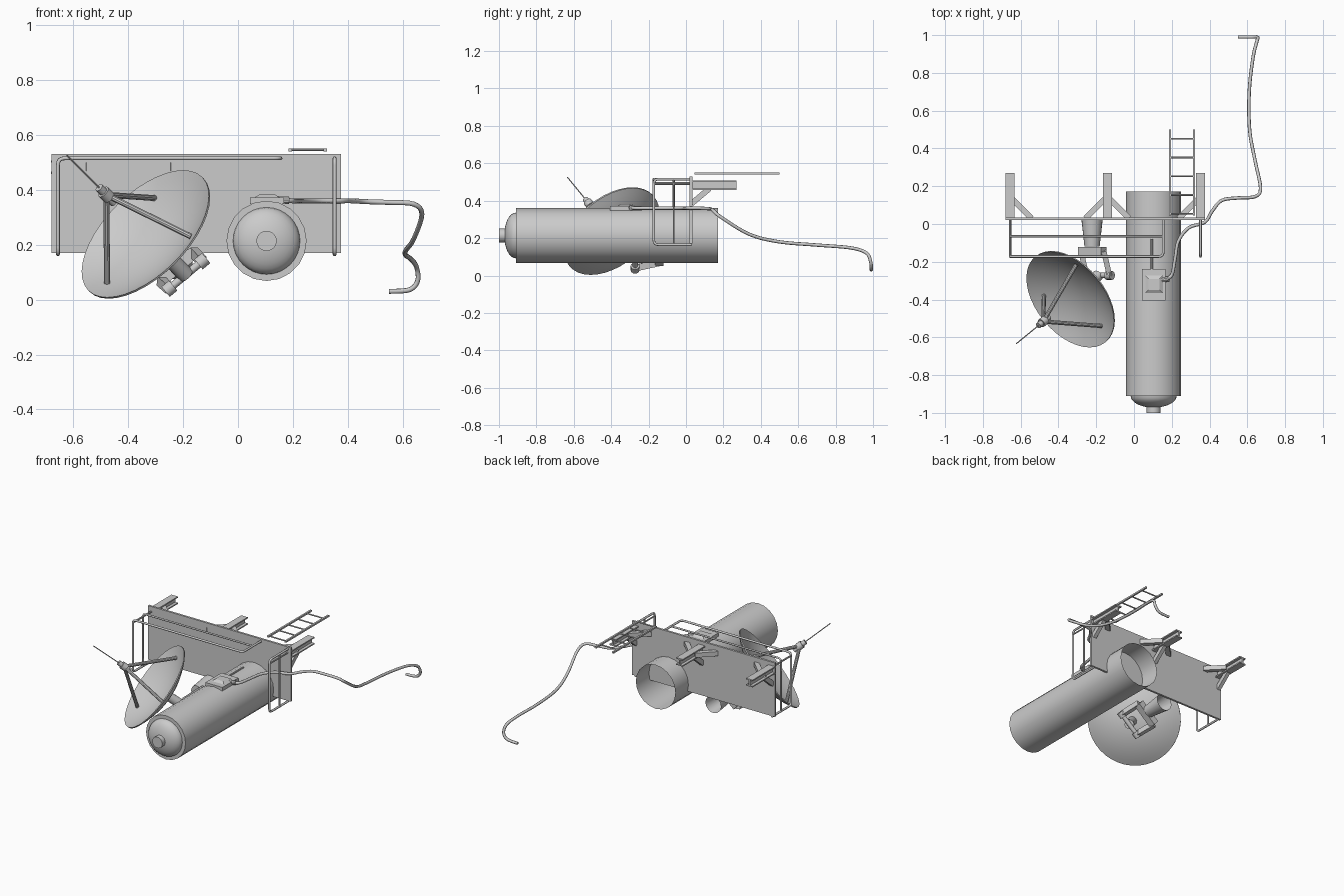
import bpy, bmesh, math
from mathutils import Vector, Matrix

if "Cube" in bpy.data.objects:
    bpy.data.objects.remove(bpy.data.objects["Cube"])


def finish(name, bm, smooth=True):
    me = bpy.data.meshes.new(name)
    bm.to_mesh(me)
    bm.free()
    ob = bpy.data.objects.new(name, me)
    bpy.context.collection.objects.link(ob)
    if smooth:
        bpy.ops.object.select_all(action='DESELECT')
        ob.select_set(True)
        bpy.context.view_layer.objects.active = ob
        bpy.ops.object.shade_smooth_by_angle(angle=math.radians(35))
    return ob


def box(name, lo, hi):
    bm = bmesh.new()
    lo, hi = Vector(lo), Vector(hi)
    m = Matrix.Translation((lo + hi) / 2) @ Matrix.Diagonal((*(hi - lo), 1))
    bmesh.ops.create_cube(bm, size=1, matrix=m)
    return finish(name, bm, False)


def bar(name, a, b, w, h):
    """Rectangular bar from a to b."""
    a, b = Vector(a), Vector(b)
    d = b - a
    m = (Matrix.Translation((a + b) / 2) @ d.to_track_quat('Y', 'Z').to_matrix().to_4x4()
         @ Matrix.Diagonal((w, d.length, h, 1)))
    bm = bmesh.new()
    bmesh.ops.create_cube(bm, size=1, matrix=m)
    return finish(name, bm, False)


def lathe(name, profile, origin, axis, segs):
    """Spin (radius, distance) points about an axis."""
    q = Vector(axis).to_track_quat('Z', 'Y').to_matrix().to_4x4()
    m = Matrix.Translation(origin) @ q
    bm = bmesh.new()
    vs = [bm.verts.new((r, 0, t)) for r, t in profile]
    es = [bm.edges.new(p) for p in zip(vs, vs[1:])]
    bmesh.ops.spin(bm, geom=vs + es, axis=(0, 0, 1), cent=(0, 0, 0),
                   angle=math.tau, steps=segs)
    bmesh.ops.remove_doubles(bm, verts=bm.verts, dist=1e-5)
    bmesh.ops.recalc_face_normals(bm, faces=bm.faces)
    bm.transform(m)
    return finish(name, bm)


def rod(name, a, b, r, segs=10):
    d = Vector(b) - Vector(a)
    return lathe(name, [(0, 0), (r, 0), (r, d.length), (0, d.length)], a, d, segs)


def tube(name, pts, r, bend=0.0, spline=False):
    """Pipe along a path, with rounded corners or a smooth spline."""
    pts = [Vector(p) for p in pts]
    out = []
    n = len(pts)
    if spline:
        for i in range(n - 1):
            p0, p1, p2, p3 = pts[max(i - 1, 0)], pts[i], pts[i + 1], pts[min(i + 2, n - 1)]
            for k in range(5):
                t = k / 5
                out.append(0.5 * (2 * p1 + (p2 - p0) * t + (2 * p0 - 5 * p1 + 4 * p2 - p3) * t * t
                                  + (3 * p1 - p0 - 3 * p2 + p3) * t ** 3))
        out.append(pts[-1])
    else:
        for i, p in enumerate(pts):
            if bend and 0 < i < n - 1:
                a = p + (pts[i - 1] - p).normalized() * bend
                b = p + (pts[i + 1] - p).normalized() * bend
                for t in (0, .25, .5, .75, 1):
                    out.append(a * (1 - t) ** 2 + p * 2 * t * (1 - t) + b * t * t)
            else:
                out.append(p)
    cu = bpy.data.curves.new(name, 'CURVE')
    cu.dimensions = '3D'
    cu.bevel_depth = r
    cu.bevel_resolution = 2
    cu.use_fill_caps = True
    s = cu.splines.new('POLY')
    s.points.add(len(out) - 1)
    for sp, p in zip(s.points, out):
        sp.co = (*p, 1)
    ob = bpy.data.objects.new(name, cu)
    bpy.context.collection.objects.link(ob)
    return ob


# wall plate
box("wall_plate", (-.68, .02, .17), (.376, .034, .53))

# tank: open-backed pipe, domed front and end knob
lathe("tank_shell", [(.146, -.172), (.146, .91), (.12, .91)], (.104, 0, .214), (0, -1, 0), 20)
dome = [(.122 * math.cos(a), .91 + .062 * math.sin(a))
        for a in [math.pi / 2 * i / 8 for i in range(9)]]
lathe("tank_dome", dome, (.104, 0, .214), (0, -1, 0), 32)
rod("tank_knob", (.104, -.96, .214), (.104, -1, .214), .037, 20)

# back beams (I section) with diagonal braces
for x, sides in ((-.657, (1,)), (-.141, (-1, 1)), (.352, (-1,))):
    for z in (.462, .503):
        box("beam_flange", (x - .024, .03, z - .004), (x + .024, .27, z + .004))
    box("beam_web", (x - .005, .03, .46), (x + .005, .27, .507))
    bar("beam_lower_brace", (x, .03, .385), (x, .125, .465), .025, .03)
    for s in sides:
        bar("beam_side_brace", (x + s * .115, .03, .484), (x + s * .015, .13, .484), .03, .03)

# ladder
for x in (.19, .318):
    box("ladder_rail", (x - .006, .045, .54), (x + .006, .5, .551))
for i in range(5):
    y = .055 + .099 * i
    rod("ladder_rung", (.19, y, .546), (.318, y, .546), .0045, 8)

# guard rails
tube("long_guard_rail", [(.155, .03, .515), (.155, -.172, .515), (-.656, -.172, .515),
                         (-.656, -.172, .165), (-.656, .03, .165)], .007, .025)
tube("middle_guard_rail", [(.155, -.065, .515), (-.656, -.065, .515), (-.656, -.065, .165)],
     .006, .02)
rod("left_top_rail", (-.656, .03, .495), (-.656, -.172, .495), .006)
tube("right_guard_rail", [(.352, .03, .515), (.352, -.172, .515), (.352, -.172, .165),
                          (.352, .03, .165)], .007, .025)
rod("right_middle_post", (.352, -.065, .515), (.352, -.065, .165), .005)
rod("right_top_rail", (.352, .03, .49), (.352, -.172, .49), .005)

# dish: shallow thin paraboloid facing N
C = Vector((-.338, -.4, .24))
N = Vector((-.61, -.5, .61)).normalized()
R, D = .293, .09
front = [(R * i / 10, -D * (1 - (i / 10) ** 2)) for i in range(11)]
back = [(r, t - .008) for r, t in reversed(front)]
lathe("dish", front + back, C, N, 40)

# feed head, antenna needle and three struts
rod("feed_body", C + N * .185, C + N * .275, .016, 12)
rod("feed_collar", C + N * .215, C + N * .25, .024, 12)
rod("feed_needle", C + N * .27, C + N * .467, .003, 6)
for foot in ((-.305, -.214, .37), (-.477, -.38, .06), (-.172, -.54, .23)):
    rod("feed_strut", C + N * .232, foot, .011, 10)

# dish mount: open tapered pedestal, yoke, axle and neck
lathe("mount_pedestal", [(.057, 0), (.04, .15), (0, .15)], (-.222, .03, .13), (0, -1, 0), 20)
low, high = Vector((-.25, -.272, .04)), Vector((-.13, -.272, .14))
base_low, base_high = Vector((-.282, -.143, .068)), Vector((-.16, -.143, .172))
bar("yoke_base", base_low, base_high, .045, .045)
u = (high - low).normalized()
for a, b in ((base_low, low), (base_high, high)):
    bar("yoke_arm", a, b, .028, .035)
    rod("yoke_bearing", b - u * .018, b + u * .018, .024, 12)
rod("yoke_axle", low, high, .014, 12)
rod("dish_neck", (low + high) / 2, C - N * (D + .002), .03, 12)

# junction box on the tank with cover, socket and short pipe
box("junction_box", (.043, -.405, .348), (.168, -.237, .372))
bm = bmesh.new()
bmesh.ops.create_cone(bm, cap_ends=True, segments=4, radius1=.068, radius2=.04, depth=.012,
                      matrix=Matrix.Translation((.106, -.32, .377)) @ Matrix.Rotation(math.pi / 4, 4, 'Z'))
finish("junction_cover", bm, False)
rod("cable_socket", (.14, -.297, .364), (.185, -.29, .362), .014, 10)
rod("junction_pipe", (.094, -.24, .362), (.094, -.08, .362), .006, 8)

# loose cable
tube("cable", [(.165, -.293, .362), (.2, -.27, .36), (.218, -.18, .36), (.235, -.09, .36),
               (.29, -.02, .36), (.375, .01, .36), (.415, .07, .36), (.465, .125, .357),
               (.55, .138, .354), (.64, .145, .348), (.67, .19, .31), (.64, .34, .22),
               (.612, .5, .18), (.61, .7, .163), (.63, .88, .148), (.65, .965, .12),
               (.655, .988, .07), (.625, .99, .036), (.55, .99, .03)], .009, spline=True)
